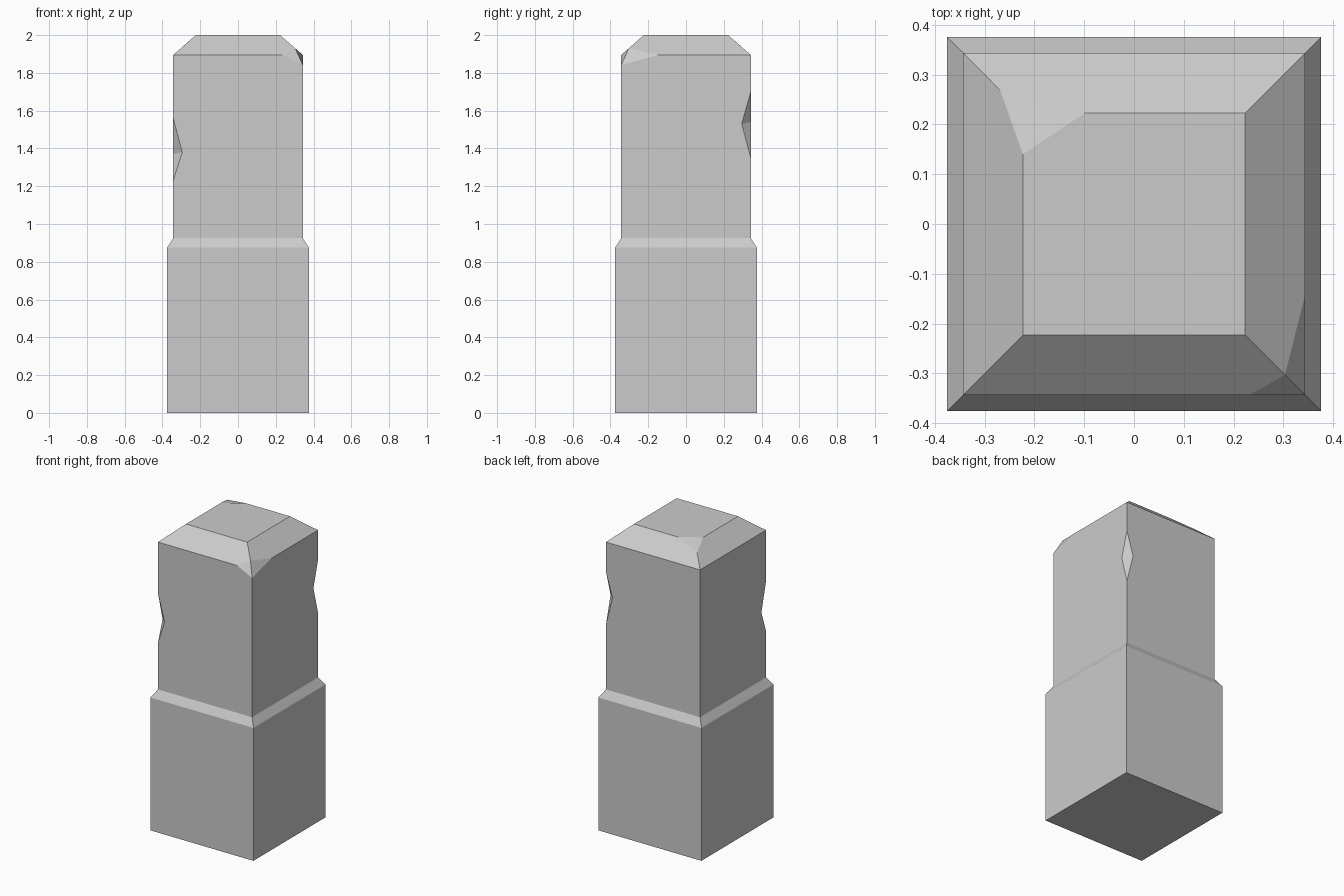
import bpy, bmesh

cube = bpy.data.objects.get("Cube")
if cube:
    bpy.data.objects.remove(cube, do_unlink=True)

stone = bpy.data.materials.new("grey stone")
stone.use_nodes = True
grey = (0.6, 0.6, 0.6, 1)
stone.diffuse_color = grey
stone.node_tree.nodes["Principled BSDF"].inputs["Base Color"].default_value = grey

bm = bmesh.new()
SIGNS = [(-1, -1), (1, -1), (1, 1), (-1, 1)]
SHAFT, CAP, EAVE = 0.343, 0.223, 1.895


def point(x, y, z):
    return bm.verts.new((x, y, z))


def ring(half, z):
    return [point(sx * half, sy * half, z) for sx, sy in SIGNS]


def notch(corner, low, mid, high, depth=0.048):
    """Wedge bitten out of a vertical edge: bottom, x-side, y-side and top points."""
    sx, sy = SIGNS[corner]
    x, y = sx * SHAFT, sy * SHAFT
    bottom, top = point(x, y, low), point(x, y, high)
    on_y_face = point(x - sx * depth, y, mid)
    on_x_face = point(x, y - sy * depth, mid - 0.01)
    bm.faces.new((bottom, on_y_face, on_x_face))
    bm.faces.new((top, on_x_face, on_y_face))
    return [bottom, on_x_face, top], [bottom, on_y_face, top]


# Square rings from the ground to the flat top
foot, shoulder, neck = ring(0.375, 0), ring(0.375, 0.875), ring(SHAFT, 0.925)
eave, cap = ring(SHAFT, EAVE), ring(CAP, 2)

# Wide base and its sloped shoulder
bm.faces.new(foot[::-1])
for lower, upper in ((foot, shoulder), (shoulder, neck)):
    for i in range(4):
        j = (i + 1) % 4
        bm.faces.new((lower[i], lower[j], upper[j], upper[i]))

# Notches on two opposite edges of the shaft
a_side, a_front = notch(0, 1.23, 1.38, 1.56)
c_side, c_back = notch(2, 1.35, 1.54, 1.70)

# Broken eave corner: two facets meeting along a ridge
chip_low = point(SHAFT, -SHAFT, 1.842)
chip_high = point(0.303, -0.303, 1.93)
chip_front = point(0.233, -SHAFT, EAVE)
chip_side = point(SHAFT, -0.145, EAVE)
bm.faces.new((chip_front, chip_low, chip_high))
bm.faces.new((chip_low, chip_side, chip_high))

# Small flat chip on the opposite corner of the top
flake_low = point(-0.269, 0.269, 1.96)
flake_back = point(-0.098, CAP, 2)
flake_side = point(-CAP, 0.14, 2)
bm.faces.new((flake_low, flake_side, flake_back))

# Shaft walls: front, +x, back, -x
a, b, c, d = range(4)
bm.faces.new([neck[a], neck[b], chip_low, chip_front, eave[a]] + a_front[::-1])
bm.faces.new([neck[b], neck[c]] + c_side + [eave[c], chip_side, chip_low])
bm.faces.new([neck[c], neck[d], eave[d], eave[c]] + c_back[::-1])
bm.faces.new([neck[d], neck[a]] + a_side + [eave[a], eave[d]])

# Sloped top edges and flat top
bm.faces.new((eave[a], chip_front, chip_high, cap[b], cap[a]))
bm.faces.new((chip_side, eave[c], cap[c], cap[b], chip_high))
bm.faces.new((eave[c], eave[d], flake_low, flake_back, cap[c]))
bm.faces.new((eave[d], eave[a], cap[a], flake_side, flake_low))
bm.faces.new((cap[a], cap[b], cap[c], flake_back, flake_side))

bm.verts.remove(eave[b])
bm.verts.remove(cap[d])
bmesh.ops.recalc_face_normals(bm, faces=bm.faces)

mesh = bpy.data.meshes.new("stone_pillar")
bm.to_mesh(mesh)
bm.free()
mesh.materials.append(stone)
pillar = bpy.data.objects.new("stone_pillar", mesh)
bpy.context.collection.objects.link(pillar)
